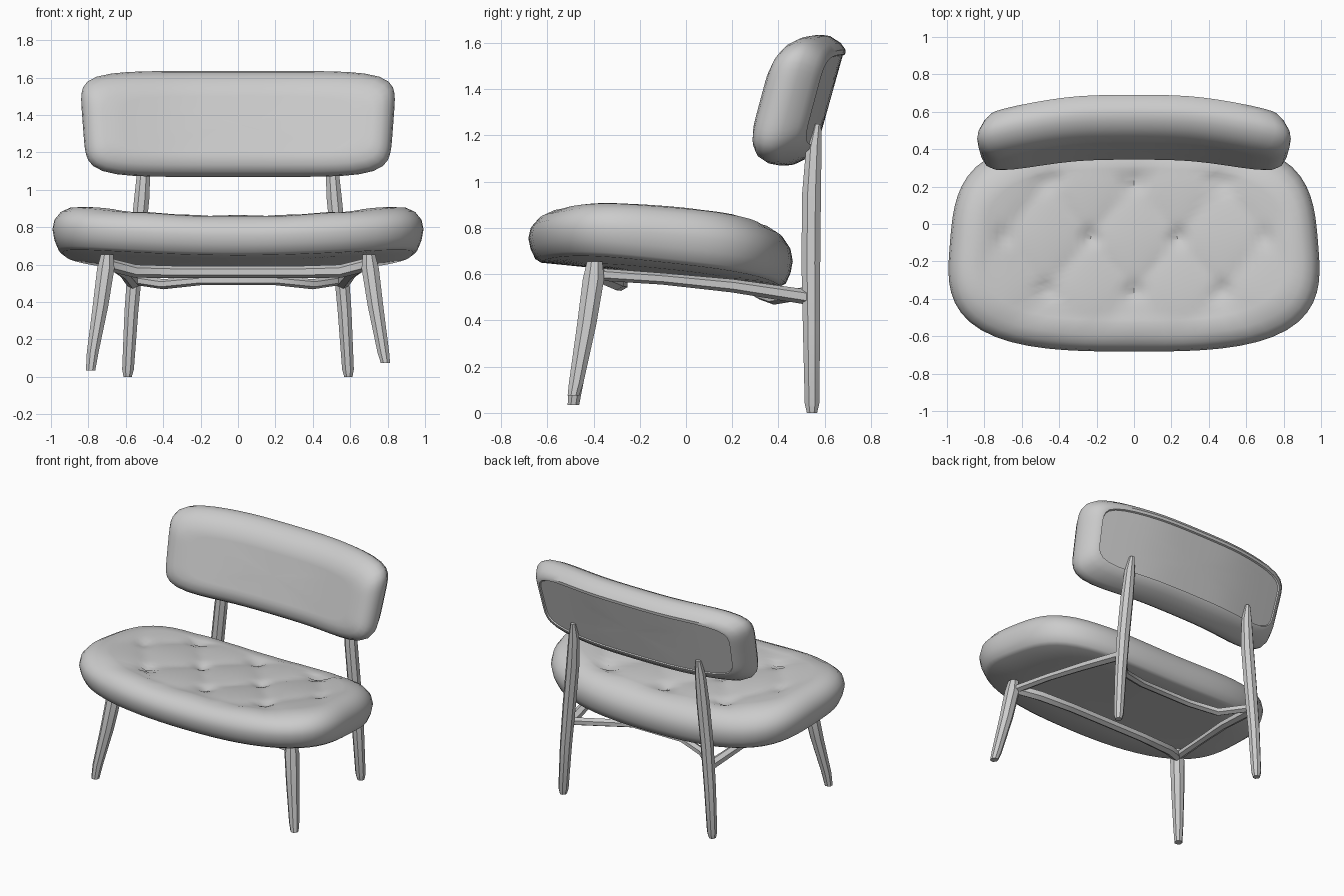
import bpy
import math
from mathutils import Vector

if "Cube" in bpy.data.objects:
    bpy.data.objects.remove(bpy.data.objects["Cube"])

N = 72  # points around each cushion outline


def make_object(name, rings, angle=40):
    """Skin a stack of closed rings and cap both ends."""
    n = len(rings[0])
    verts = [p for ring in rings for p in ring]
    faces = []
    for i in range(len(rings) - 1):
        for j in range(n):
            k = (j + 1) % n
            faces.append((i * n + j, i * n + k, (i + 1) * n + k, (i + 1) * n + j))
    faces.append(tuple(reversed(range(n))))
    faces.append(tuple(range((len(rings) - 1) * n, len(rings) * n)))
    mesh = bpy.data.meshes.new(name)
    mesh.from_pydata(verts, [], faces)
    obj = bpy.data.objects.new(name, mesh)
    bpy.context.collection.objects.link(obj)
    bpy.ops.object.select_all(action='DESELECT')
    obj.select_set(True)
    bpy.context.view_layer.objects.active = obj
    bpy.ops.object.mode_set(mode='EDIT')
    bpy.ops.mesh.select_all(action='SELECT')
    bpy.ops.mesh.normals_make_consistent(inside=False)
    bpy.ops.object.mode_set(mode='OBJECT')
    bpy.ops.object.shade_smooth_by_angle(angle=math.radians(angle))
    return obj


def outline(hx, hy, power):
    """Rounded rectangle as a superellipse."""
    pts = []
    for j in range(N):
        c, s = math.cos(math.tau * j / N), math.sin(math.tau * j / N)
        r = (abs(c) ** power + abs(s) ** power) ** (-1 / power)
        pts.append((hx * r * c, hy * r * s))
    return pts


def cushion(name, hx, hy, power, edge, fill_low, fill_high, place):
    """edge: (inset, height) around the rim; fills: scales closing each side."""
    levels = [(edge[0][0], edge[0][1], s) for s in fill_low]
    levels += [(i, h, 1) for i, h in edge]
    levels += [(edge[-1][0], edge[-1][1], s) for s in fill_high]
    rings = [[place(u * s, v * s, h) for u, v in outline(hx - i, hy - i, power)]
             for i, h, s in levels]
    return make_object(name, rings)


def tube(name, path, sides=8, flat=1.0, upright=False):
    """Tapered bar through (x, y, z, radius) points; legs keep level rings."""
    pts = [Vector(p[:3]) for p in path]
    rings = []
    for i, p in enumerate(pts):
        d = pts[min(i + 1, len(pts) - 1)] - pts[max(i - 1, 0)]
        side = Vector((1, 0, 0)) if upright else d.cross(Vector((0, 0, 1))).normalized()
        up = Vector((0, 1, 0)) if upright else side.cross(d).normalized()
        ring = []
        for k in range(sides):
            a = math.tau * (k + 0.5) / sides
            ring.append(p + path[i][3] * (side * math.cos(a) + up * math.sin(a) * flat))
        rings.append(ring)
    return make_object(name, rings, 30)


# Seat cushion: curved up at the sides, wider in front, diamond tufted
def place_seat(u, v, h):
    y = v - 0.11
    x = u * (1 - 0.08 * (y + 0.3))
    if v > 0:  # fuller rear corners
        x *= 1 + 0.08 * (v / 0.57) ** 3
    # the top is dished more and slopes less than the underside
    t = h / 0.24
    z = 0.587 - 0.1 * y + 0.063 * x * x + h + t * (0.02 * x * x - 0.012 + 0.03 * (y + 0.3))
    if h > 0.2:
        p, q = x / 0.47, (y + 0.07) / 0.29
        a, b = math.cos(math.pi * (p + q / 2)), math.cos(math.pi * (p - q / 2))
        edge = max(abs(u) / 0.98, abs(v) / 0.57)
        mask = max(0, min(1, (0.9 - edge) / 0.25))
        z -= mask * 0.022 * (1 - (a * a * b * b + 0.01) ** 0.25)
        z -= mask * 0.03 * math.exp(-(a * a + b * b) / 0.15)
    return (x, y, z)


cushion("seat_cushion", 1.0, 0.572, 3.1,
        [(0.055, 0.0), (0.03, 0.015), (0.01, 0.06), (0, 0.11), (0.01, 0.16),
         (0.043, 0.205), (0.09, 0.234), (0.15, 0.247)],
        (0.03, 0.35, 0.7), [1 - k / 25 for k in range(1, 25)] + [0.02], place_seat)


# Backrest cushion: leaning back, ends wrapping forward
def place_back(u, v, h):
    z = 1.352 + v
    x = u * (1 + 0.09 * v)
    wrap = 0.18 * 0.08 * math.log(1 + math.exp((abs(x) - 0.32) / 0.08))
    return (x, 0.63 + 0.28 * v - wrap - h, z)


cushion("backrest_cushion", 0.83, 0.283, 6,
        [(0.09, 0.006), (0.085, -0.003), (0.065, 0.0), (0.035, 0.03), (0.005, 0.085),
         (0, 0.12), (0.006, 0.155), (0.028, 0.195), (0.065, 0.222), (0.11, 0.237)],
        (0.03, 0.2, 0.4, 0.6, 0.8), (0.85, 0.65, 0.45, 0.25, 0.03), place_back)

# Legs and side rails, mirrored left and right
for side, s in (("right", 1), ("left", -1)):
    foot = 0.055 + 0.02 * s  # front feet end at slightly different heights
    tube("front_leg_" + side,
         [(s * 0.7, -0.395, 0.655, 0.036), (s * 0.707, -0.4, 0.58, 0.05),
          (s * 0.735, -0.43, 0.38, 0.045), (s * 0.777, -0.475, 0.13, 0.034),
          (s * 0.788, -0.487, foot, 0.027)], upright=True)
    tube("back_leg_" + side,
         [(s * 0.59, 0.545, 0.0, 0.024), (s * 0.588, 0.545, 0.04, 0.034),
          (s * 0.57, 0.543, 0.35, 0.04), (s * 0.545, 0.54, 0.65, 0.044),
          (s * 0.515, 0.543, 0.95, 0.044), (s * 0.5, 0.553, 1.15, 0.036),
          (s * 0.495, 0.568, 1.25, 0.018)], upright=True)
    tube("side_rail_" + side,
         [(s * 0.69, -0.39, 0.6, 0.03), (s * 0.65, -0.1, 0.58, 0.028),
          (s * 0.6, 0.2, 0.55, 0.032), (s * 0.56, 0.53, 0.5, 0.036)], 6, 0.9)

# Cross rails under the seat
tube("front_rail",
     [(-0.69, -0.38, 0.6, 0.035), (-0.55, -0.3, 0.565, 0.035), (-0.3, -0.28, 0.56, 0.032),
      (0.3, -0.28, 0.56, 0.032), (0.55, -0.3, 0.565, 0.035), (0.69, -0.38, 0.6, 0.035)], 6, 1.0)
tube("back_rail",
     [(-0.56, 0.53, 0.52, 0.03), (-0.4, 0.38, 0.495, 0.03), (-0.2, 0.32, 0.515, 0.028),
      (0.2, 0.32, 0.515, 0.028), (0.4, 0.38, 0.495, 0.03), (0.56, 0.53, 0.52, 0.03)], 6, 0.9)
